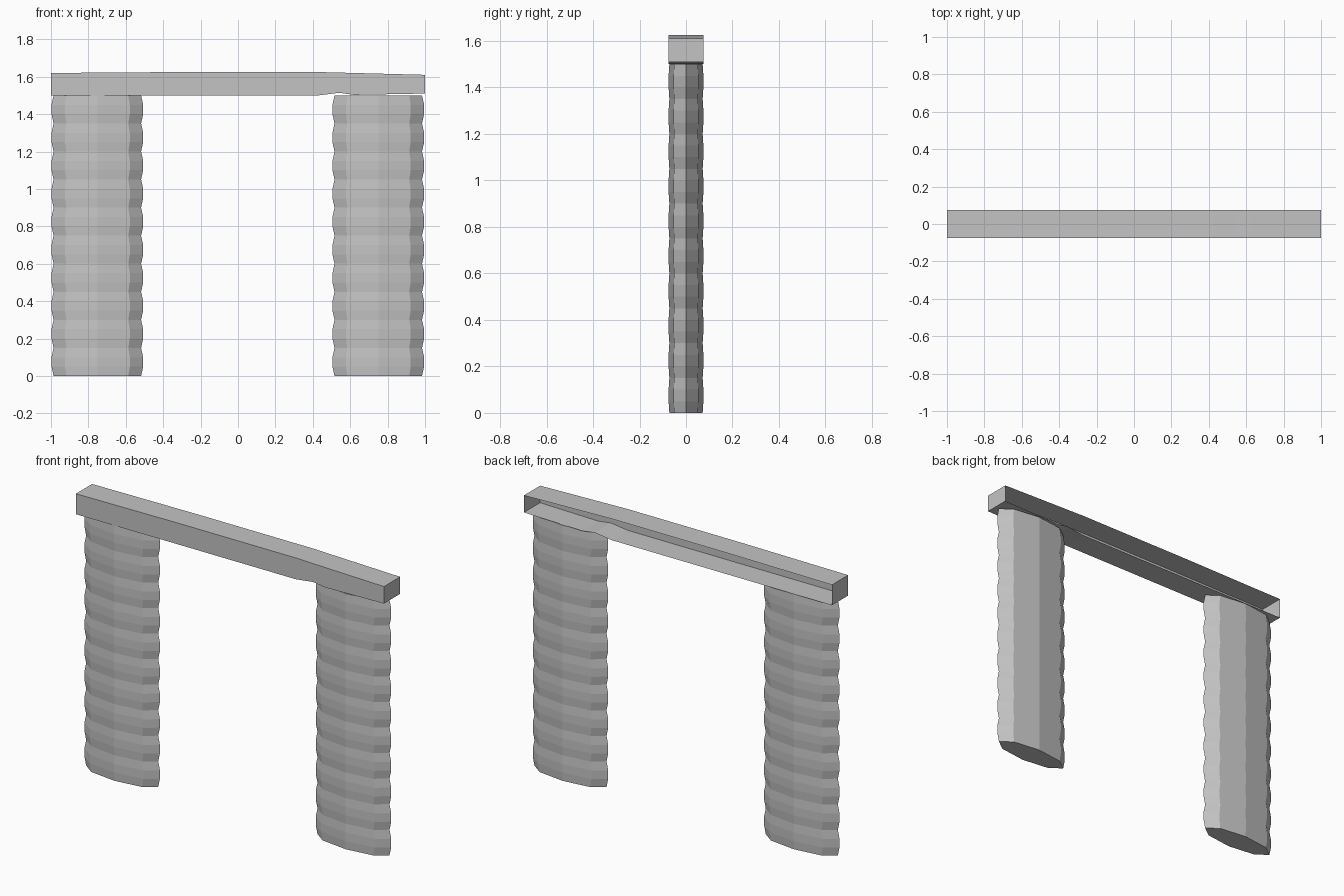
import bpy, bmesh, math

if "Cube" in bpy.data.objects:
    bpy.data.objects.remove(bpy.data.objects["Cube"])

stone = bpy.data.materials.new("stone_grey")
stone.diffuse_color = (0.55, 0.55, 0.55, 1)
stone.use_nodes = True
stone.node_tree.nodes["Principled BSDF"].inputs["Base Color"].default_value = stone.diffuse_color


def finish(bm, name):
    mesh = bpy.data.meshes.new(name)
    bm.to_mesh(mesh)
    bm.free()
    mesh.materials.append(stone)
    obj = bpy.data.objects.new(name, mesh)
    bpy.context.collection.objects.link(obj)
    return obj


# Ribbed pillar: stacked eight-sided oval rings, ten bulges tall
def pillar(name, cx, rx=0.245, ry=0.075, height=1.5, bulges=10, waist=0.955):
    bm = bmesh.new()
    step = height / bulges
    levels = [(0.0, waist)]
    for i in range(bulges):
        z = i * step
        levels += [(z + step / 3, 1.0), (z + step * 2 / 3, 1.0), (z + step, waist)]
    rings = []
    for z, s in levels:
        rings.append([bm.verts.new((cx + rx * s * math.cos(k * math.pi / 4),
                                    ry * s * math.sin(k * math.pi / 4), z)) for k in range(8)])
    for a, b in zip(rings, rings[1:]):
        for k in range(8):
            n = (k + 1) % 8
            bm.faces.new((a[k], a[n], b[n], b[k]))
    bm.faces.new(rings[0][::-1])
    bm.faces.new(rings[-1])
    return finish(bm, name)


pillar("left_pillar", -0.752)
pillar("right_pillar", 0.75)

# Lintel: worn hollow beam with an open back; columns are (x, bottom, top)
profile = [(-1.0, 1.5, 1.62), (-0.31, 1.5, 1.625), (0.43, 1.5, 1.625),
           (0.54, 1.514, 1.622), (0.62, 1.503, 1.62), (1.0, 1.51, 1.61)]
bm = bmesh.new()
sections = []
for x, lo, hi in profile:
    sections.append([bm.verts.new((x, y, z)) for y, z in
                     ((0.075, lo), (-0.075, lo), (-0.075, hi), (0.075, hi))])
for a, b in zip(sections, sections[1:]):
    for k in range(3):  # floor, front wall, top
        bm.faces.new((a[k], b[k], b[k + 1], a[k + 1]))
bm.faces.new(sections[0])
bm.faces.new(sections[-1][::-1])
bmesh.ops.recalc_face_normals(bm, faces=bm.faces)
finish(bm, "lintel")
